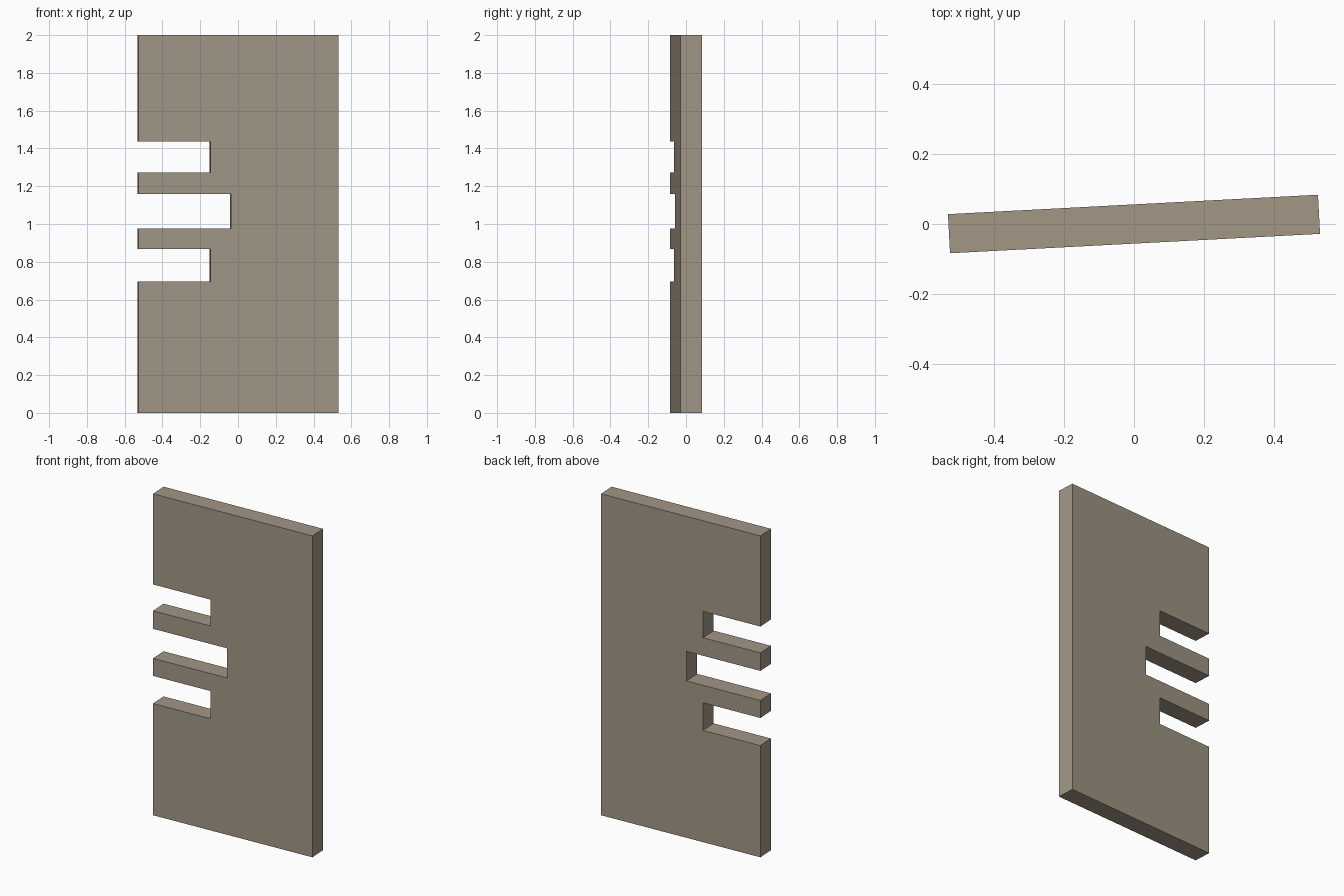
import bpy, bmesh, math
from mathutils import Matrix

if "Cube" in bpy.data.objects:
    bpy.data.objects.remove(bpy.data.objects["Cube"])

LENGTH, THICK, HEIGHT = 1.06, 0.112, 2.0
TURN = math.radians(3)
# slots open on the left edge: bottom, top, x of the closed end
SLOTS = [(0.695, 0.867, -0.149), (0.976, 1.16, -0.039), (1.272, 1.436, -0.149)]

# panel outline, counter-clockwise seen from the front
left, right = -LENGTH / 2, LENGTH / 2
outline = [(left, 0), (right, 0), (right, HEIGHT), (left, HEIGHT)]
for low, high, end in reversed(SLOTS):
    outline += [(left, high), (end, high), (end, low), (left, low)]

# extrude the outline to the panel thickness, then turn it slightly
bm = bmesh.new()
face = bm.faces.new([bm.verts.new((x, -THICK / 2, z)) for x, z in outline])
ext = bmesh.ops.extrude_face_region(bm, geom=[face], use_keep_orig=True)
moved = [v for v in ext["geom"] if isinstance(v, bmesh.types.BMVert)]
bmesh.ops.translate(bm, verts=moved, vec=(0, THICK, 0))
bmesh.ops.recalc_face_normals(bm, faces=bm.faces[:])
bmesh.ops.transform(bm, matrix=Matrix.Rotation(TURN, 4, "Z"), verts=bm.verts[:])

mesh = bpy.data.meshes.new("slotted_panel")
bm.to_mesh(mesh)
bm.free()
panel = bpy.data.objects.new("slotted_panel", mesh)
bpy.context.collection.objects.link(panel)

# warm stone grey
mat = bpy.data.materials.new("warm_grey")
mat.diffuse_color = (0.36, 0.31, 0.238, 1)
mat.use_nodes = True
mat.node_tree.nodes["Principled BSDF"].inputs["Base Color"].default_value = mat.diffuse_color
mesh.materials.append(mat)
